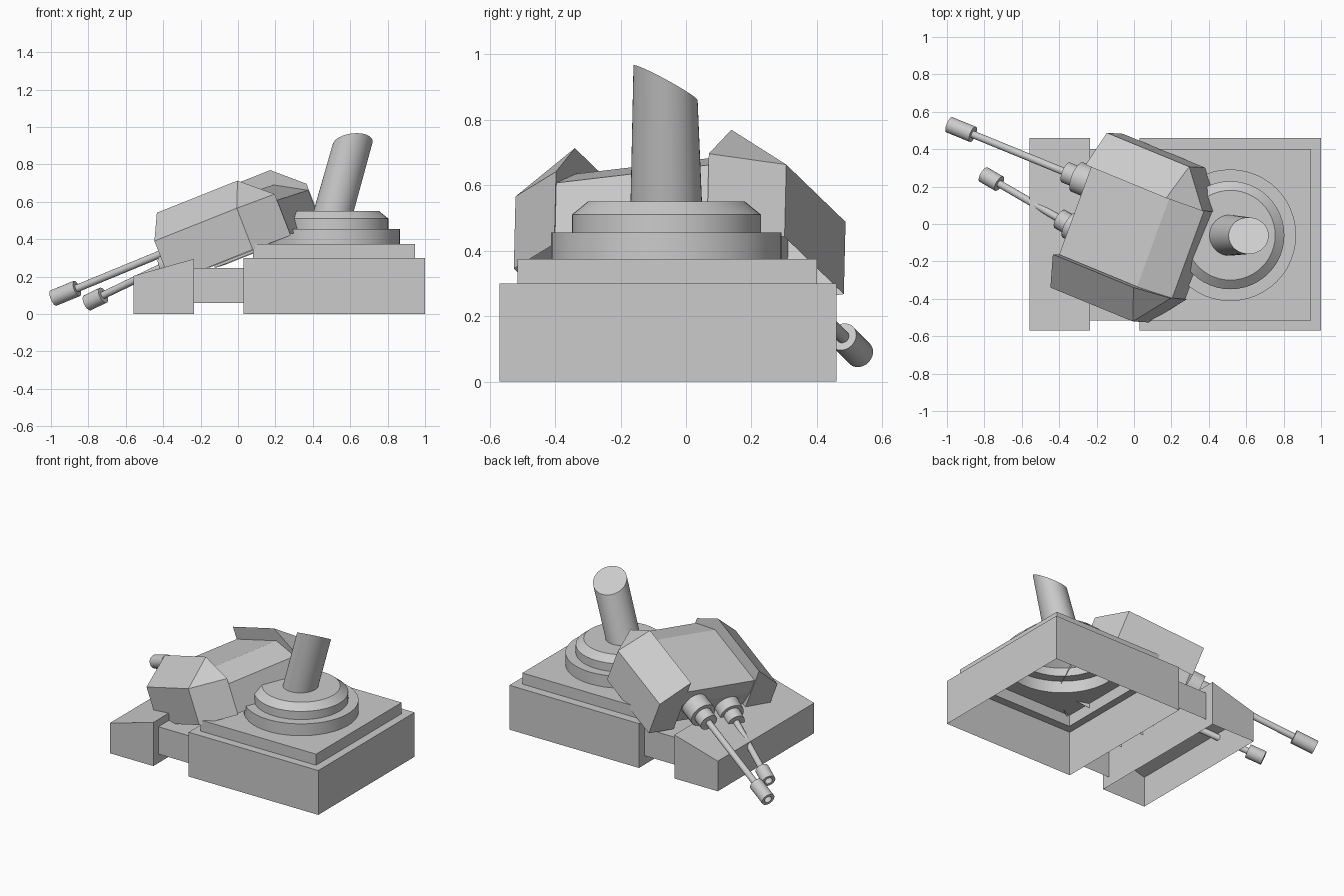
import bpy, bmesh, math
from mathutils import Vector, Matrix

if "Cube" in bpy.data.objects:
    bpy.data.objects.remove(bpy.data.objects["Cube"])


def make(name, verts, faces, matrix=None, smooth=False):
    bm = bmesh.new()
    vs = [bm.verts.new(v) for v in verts]
    for f in faces:
        bm.faces.new([vs[i] for i in f])
    bmesh.ops.recalc_face_normals(bm, faces=bm.faces)
    me = bpy.data.meshes.new(name)
    bm.to_mesh(me)
    bm.free()
    if smooth:
        me.shade_smooth()
        me.set_sharp_from_angle(angle=math.radians(30))
    ob = bpy.data.objects.new(name, me)
    bpy.context.collection.objects.link(ob)
    if matrix:
        ob.matrix_world = matrix
    return ob


def loft(name, rings, start=False, end=True, matrix=None, smooth=False):
    n = len(rings[0])
    verts = [v for r in rings for v in r]
    faces = [(k * n + i, k * n + (i + 1) % n, (k + 1) * n + (i + 1) % n, (k + 1) * n + i)
             for k in range(len(rings) - 1) for i in range(n)]
    if start:
        faces.append(list(range(n)))
    if end:
        faces.append(list(range(len(verts) - n, len(verts))))
    return make(name, verts, faces, matrix, smooth)


N = 48
ANG = [2 * math.pi * i / N for i in range(N)]


def circle(cx, cy, r, z):
    return [(cx + r * math.cos(a), cy + r * math.sin(a), z) for a in ANG]


def rect(x0, x1, y0, y1, z):
    # rectangle sampled at the same angles as a circle, so the two can be bridged
    out = []
    for a in ANG:
        c, s = math.cos(a), math.sin(a)
        m = max(abs(c), abs(s))
        out.append(((x0 + x1) / 2 + (x1 - x0) / 2 * c / m,
                    (y0 + y1) / 2 + (y1 - y0) / 2 * s / m, z))
    return out


def quad(x0, x1, y0, y1, za, zb):
    return [(x0, y0, za), (x1, y0, zb), (x1, y1, zb), (x0, y1, za)]


# main base: stepped hollow shell, open below
CX, CY = 0.515, -0.06
loft("main_base", [rect(0.03, 1, -0.57, 0.46, 0), rect(0.03, 1, -0.57, 0.46, 0.30),
                   rect(0.08, 0.945, -0.515, 0.40, 0.30), rect(0.08, 0.945, -0.515, 0.40, 0.375),
                   circle(CX, CY, 0.352, 0.375)], end=False)

# stepped round platform
loft("round_platform", [circle(CX, CY, r, z) for r, z in
     [(0.352, 0.375), (0.352, 0.455), (0.289, 0.455), (0.289, 0.51), (0.24, 0.55)]], smooth=True)

# leaning column with a slanted cut
bottom = [(0.503 + 0.108 * math.cos(a), -0.06 + 0.11 * math.sin(a), 0.52) for a in ANG]
top = []
for a in ANG:
    x, y = 0.107 * math.cos(a), 0.098 * math.sin(a)
    top.append((0.613 + x, -0.0625 + y, 0.913 + 0.1 * x - 0.54 * y))
loft("leaning_column", [bottom, top], smooth=True)

# sloped front block and the narrower link behind it
loft("sloped_block", [quad(-0.56, -0.235, -0.57, 0.46, 0, 0),
                      quad(-0.56, -0.235, -0.57, 0.46, 0.204, 0.295)])
loft("link_block", [quad(-0.235, 0.03, -0.515, 0.40, 0.06, 0.06),
                    quad(-0.235, 0.03, -0.515, 0.40, 0.245, 0.245)])

# tilted frame of the gun housing: local x backward, y sideways, z up
B = Vector((0.867, -0.357, 0.345)).normalized()
U = B.cross(Vector((0.341, 0.933, 0.110))).normalized()
L = U.cross(B)
M = Matrix((B, L, U)).transposed().to_4x4()
M.translation = Vector((-0.024, -0.0355, 0.526))

# armoured cheeks, mirrored, open below
for side, name in ((-1, "right_cheek"), (1, "left_cheek")):
    pts = [(-0.305, 0.256, 0.16), (-0.305, 0.443, 0.02), (-0.305, 0.443, -0.217), (-0.305, 0.256, -0.217),
           (0.192, 0.256, 0.16), (0.202, 0.443, 0.02), (0.202, 0.443, -0.217),
           (0.36, 0.25, 0.02), (0.36, 0.25, -0.217)]
    make(name, [(x, y * side, z) for x, y, z in pts],
         [(0, 1, 2, 3), (0, 4, 5, 1), (1, 5, 6, 2), (4, 7, 5), (5, 7, 8, 6), (0, 3, 8, 7, 4)], M)

# central housing between the cheeks
prof = [(-0.26, -0.2), (-0.3, -0.02), (-0.3, 0.08), (0.18, 0.08), (0.355, -0.015), (0.355, -0.21)]
n = len(prof)
verts = [(b, s * 0.254, u) for s in (-1, 1) for b, u in prof]
make("gun_housing", verts, [(i, i + 1, n + i + 1, n + i) for i in range(n - 1)], M)


# guns: stepped collar, thin barrel and hollow muzzle turned around one axis
def gun(name, start, tip, big, small, muzzle):
    start, tip = Vector(start), Vector(tip)
    d = tip - start
    e = d.length
    rings = [(big, -0.03), (big, 0.10), (small, 0.10), (small, 0.17), (0.02, 0.17),
             (0.02, e - muzzle), (0.044, e - muzzle), (0.044, e), (0.025, e), (0.025, e - 0.05)]
    m = M @ Matrix.Translation(start) @ d.to_track_quat('Z', 'Y').to_matrix().to_4x4()
    loft(name, [circle(0, 0, r, z)[::2] for r, z in rings], start=True, matrix=m, smooth=True)


gun("long_gun", (-0.3, 0.155, -0.04), (-1.19, 0.152, -0.05), 0.085, 0.058, 0.145)
gun("short_gun", (-0.27, -0.119, -0.105), (-0.945, -0.037, -0.145), 0.078, 0.055, 0.105)
